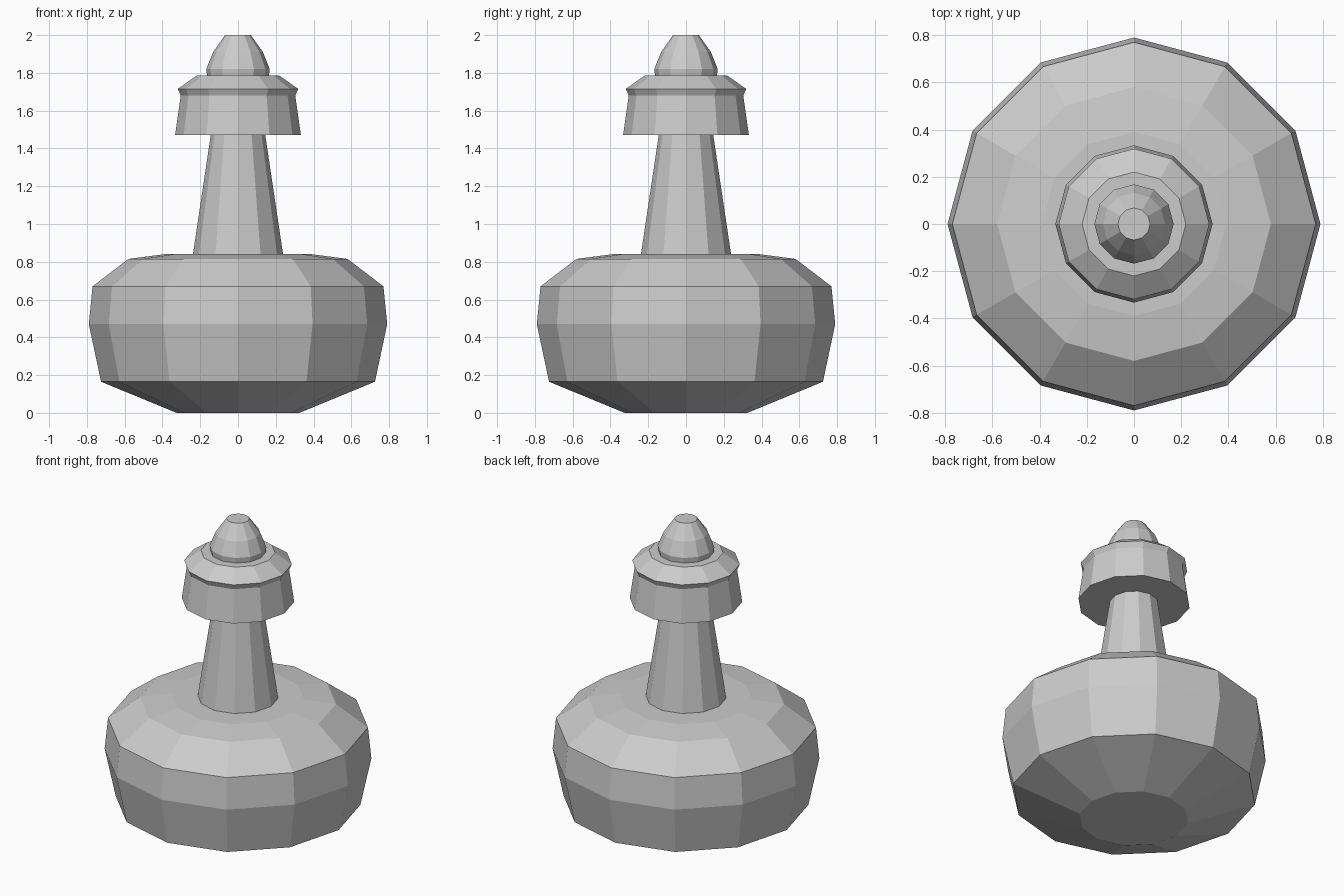
import bpy
import bmesh
from math import cos, sin, tau

cube = bpy.data.objects.get("Cube")
if cube:
    bpy.data.objects.remove(cube, do_unlink=True)

SIDES = 12

grey = bpy.data.materials.new("plain_grey")
grey.use_nodes = True
colour = (0.6, 0.6, 0.6, 1)
grey.diffuse_color = colour
grey.node_tree.nodes["Principled BSDF"].inputs["Base Color"].default_value = colour


def turned_part(name, profile):
    """Closed flat-faced solid turned about z from (radius, height) points."""
    bm = bmesh.new()
    rings = []
    for r, z in profile:
        rings.append([bm.verts.new((r * cos(tau * i / SIDES), r * sin(tau * i / SIDES), z))
                      for i in range(SIDES)])
    for low, high in zip(rings, rings[1:]):
        for i in range(SIDES):
            j = (i + 1) % SIDES
            bm.faces.new((low[i], low[j], high[j], high[i]))
    bm.faces.new(rings[0][::-1])
    bm.faces.new(rings[-1])
    bmesh.ops.recalc_face_normals(bm, faces=bm.faces)
    mesh = bpy.data.meshes.new(name)
    bm.to_mesh(mesh)
    bm.free()
    mesh.materials.append(grey)
    obj = bpy.data.objects.new(name, mesh)
    bpy.context.collection.objects.link(obj)
    return obj


# Wide faceted base
turned_part("base", [(0.325, 0), (0.725, 0.165), (0.79, 0.47), (0.77, 0.67),
                     (0.58, 0.815), (0.39, 0.84)])

# Tapering neck, running up into the collar
turned_part("neck", [(0.24, 0.83), (0.143, 1.48)])

# Flared collar with an overhanging lip
turned_part("collar", [(0.333, 1.47), (0.303, 1.68), (0.319, 1.715), (0.22, 1.785)])

# Domed knob on top
turned_part("knob", [(0.163, 1.78), (0.168, 1.82), (0.132, 1.91), (0.068, 2.0)])
